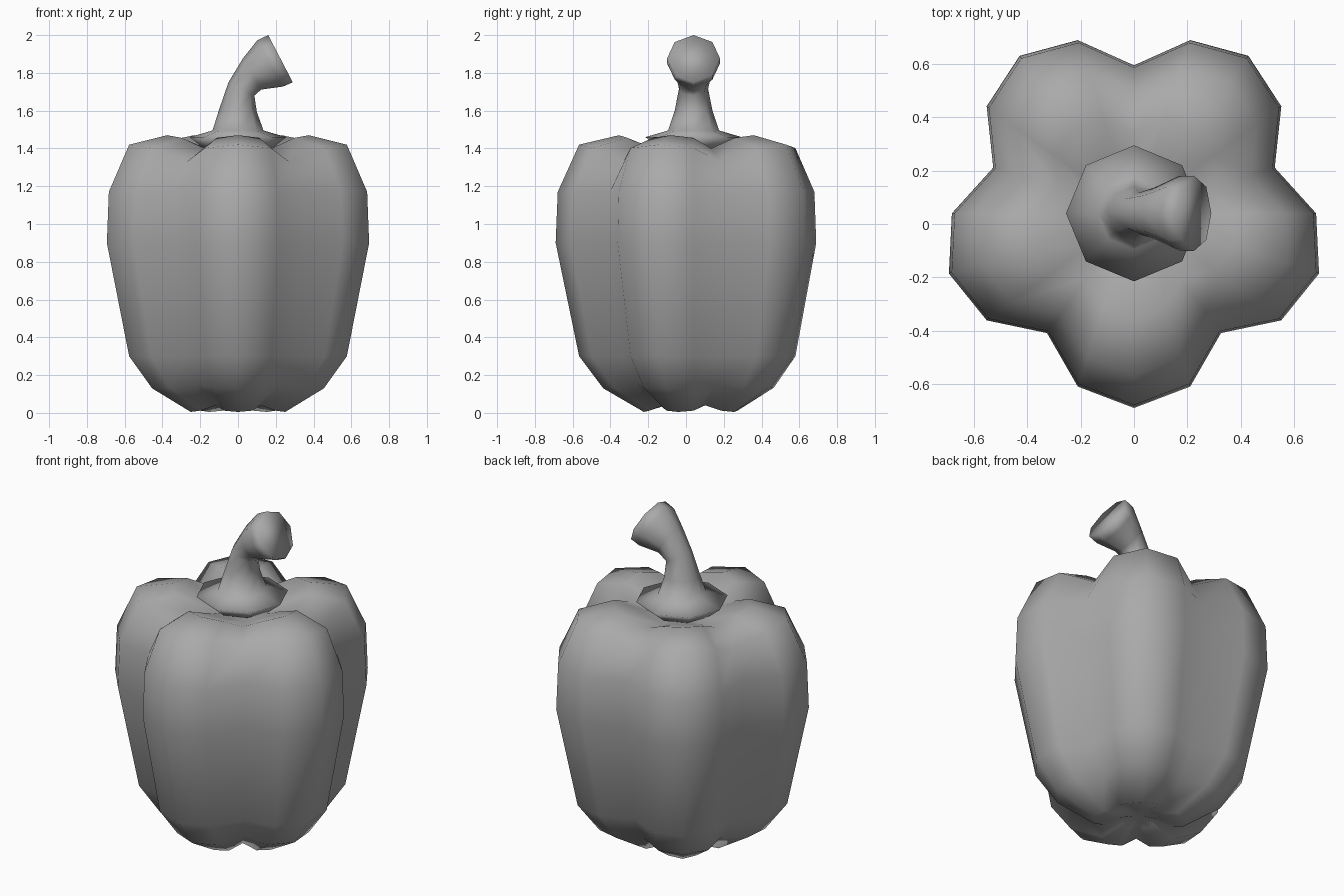
import bpy, bmesh
from math import sin, cos, pi, radians

cube = bpy.data.objects.get("Cube")
if cube:
    bpy.data.objects.remove(cube)

CENTRE_Y = 0.04

grey = bpy.data.materials.new("plain grey")
grey.use_nodes = True
colour = (0.4, 0.4, 0.4, 1)
grey.diffuse_color = colour
grey.node_tree.nodes["Principled BSDF"].inputs["Base Color"].default_value = colour


def loft(name, rings, start=None, end=None):
    """Skin a stack of closed rings; close each end with a fan or a flat cap."""
    bm = bmesh.new()
    loops = [[bm.verts.new(p) for p in ring] for ring in rings]
    n = len(loops[0])
    for low, high in zip(loops, loops[1:]):
        for i in range(n):
            j = (i + 1) % n
            bm.faces.new((low[i], low[j], high[j], high[i]))
    for loop, tip in ((loops[0], start), (loops[-1], end)):
        if tip is None:
            bm.faces.new(loop)
        else:
            v = bm.verts.new(tip)
            for i in range(n):
                bm.faces.new((loop[i], loop[(i + 1) % n], v))
    bmesh.ops.recalc_face_normals(bm, faces=bm.faces)
    mesh = bpy.data.meshes.new(name)
    bm.to_mesh(mesh)
    bm.free()
    mesh.materials.append(grey)
    mesh.shade_smooth()
    obj = bpy.data.objects.new(name, mesh)
    bpy.context.collection.objects.link(obj)
    return obj


# Five-lobed body: each lobe runs valley, shoulder, peak, shoulder
LOBE = (0.73, 0.683, 0.555, 0.683)
DIP = (0, 0.2, 1, 0.2)
# (scale, height at the lobe peak, height change at the valley)
BODY = [(0.16, 0.05, 0.02), (0.36, 0.005, 0.035), (0.655, 0.13, 0.02),
        (0.83, 0.30, 0), (1.0, 0.90, 0), (0.985, 1.17, 0),
        (0.83, 1.42, -0.09), (0.54, 1.47, -0.07), (0.30, 1.40, -0.03)]


def body_ring(scale, z, valley):
    ring = []
    for i in range(20):
        a = -pi / 2 + i * pi / 10
        r = LOBE[i % 4] * scale
        ring.append((r * cos(a), CENTRE_Y + r * sin(a), z + valley * DIP[i % 4]))
    return ring


loft("pepper_body", [body_ring(*b) for b in BODY],
     start=(0, CENTRE_Y, 0.07), end=(0, CENTRE_Y, 1.36))

# Leafy cap and bent stem: (x, z, radius, tilt in degrees)
STEM = [(0, 1.39, 0.17, 0), (0, 1.46, 0.255, 0), (0, 1.495, 0.135, 0),
        (0, 1.60, 0.10, 4), (0.018, 1.715, 0.077, 27),
        (0.075, 1.795, 0.096, 60), (0.17, 1.85, 0.14, 61),
        (0.225, 1.875, 0.141, 62.5)]


def stem_ring(x, z, r, tilt):
    t = radians(tilt)
    ring = []
    for i in range(8):
        a = i * pi / 4
        u = r * cos(a)
        ring.append((x + u * cos(t), CENTRE_Y + r * sin(a), z - u * sin(t)))
    return ring


loft("stem", [stem_ring(*s) for s in STEM])
